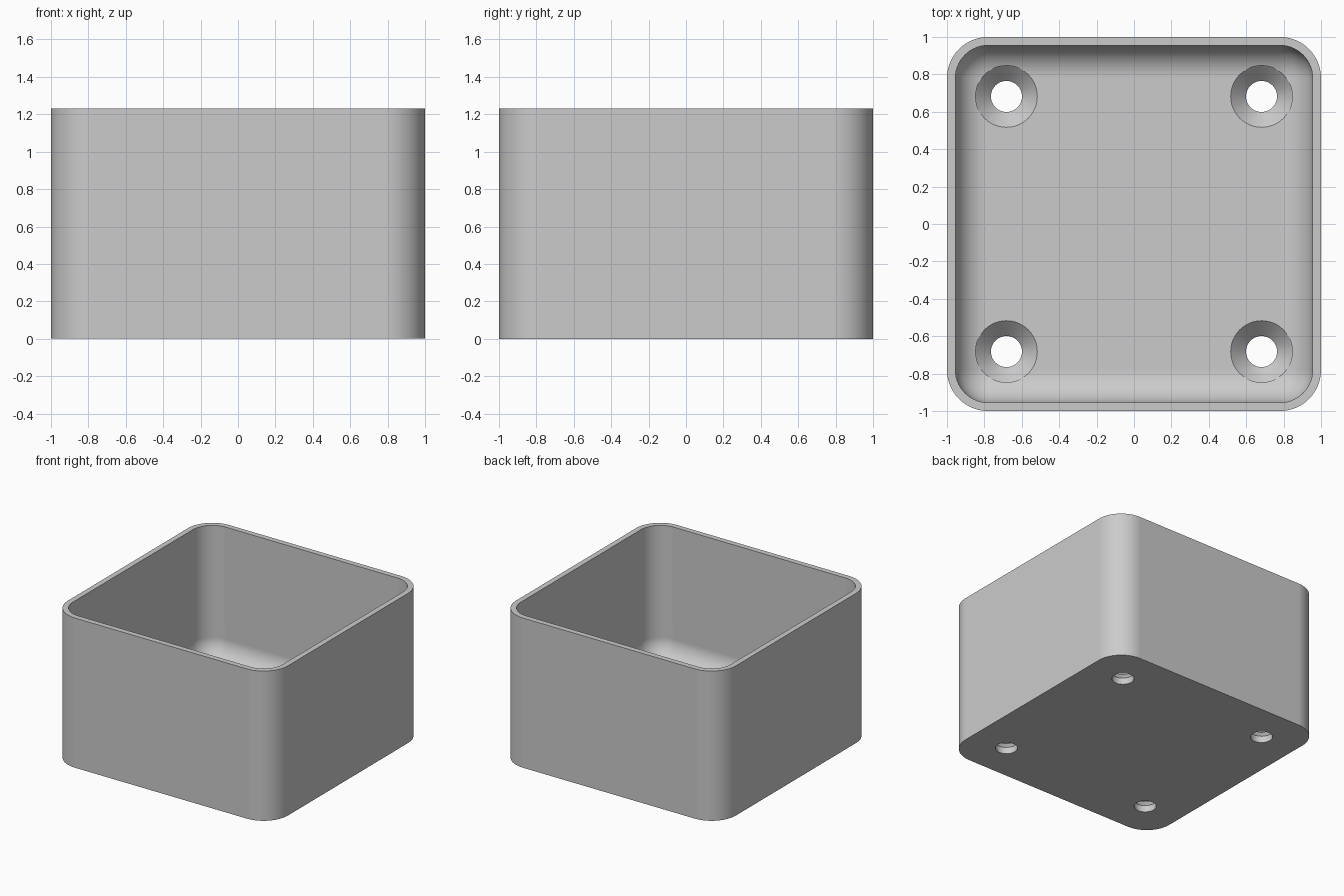
import bpy, bmesh
from math import pi, sin, cos

cube = bpy.data.objects.get("Cube")
if cube:
    bpy.data.objects.remove(cube, do_unlink=True)

HALF, HEIGHT, WALL, FLOOR = 1.0, 1.23, 0.045, 0.136
CORNER, HOLE_AT = 0.22, 0.682
INNER = CORNER - WALL      # inner corner radius, also the floor fillet
STEPS = 14

grey = bpy.data.materials.new("light grey")
grey.use_nodes = True
colour = (0.6, 0.6, 0.6, 1)
grey.diffuse_color = colour
grey.node_tree.nodes["Principled BSDF"].inputs["Base Color"].default_value = colour


def make_object(name, bm):
    bmesh.ops.recalc_face_normals(bm, faces=bm.faces)
    mesh = bpy.data.meshes.new(name)
    bm.to_mesh(mesh)
    bm.free()
    mesh.materials.append(grey)
    obj = bpy.data.objects.new(name, mesh)
    bpy.context.collection.objects.link(obj)
    return obj


def rounded_square(bm, half, radius, z):
    ring = []
    for quarter, (sx, sy) in enumerate([(1, 1), (-1, 1), (-1, -1), (1, -1)]):
        for i in range(STEPS + 1):
            a = (quarter + i / STEPS) * pi / 2
            ring.append(bm.verts.new((sx * (half - radius) + radius * cos(a),
                                      sy * (half - radius) + radius * sin(a), z)))
    return ring


def circle(bm, x, y, radius, z, n=48):
    return [bm.verts.new((x + radius * cos(2 * pi * i / n),
                          y + radius * sin(2 * pi * i / n), z)) for i in range(n)]


def loft(bm, rings):
    for low, high in zip(rings, rings[1:]):
        for i in range(len(low)):
            j = (i + 1) % len(low)
            bm.faces.new((low[i], low[j], high[j], high[i]))
    bm.faces.new(rings[0])
    bm.faces.new(rings[-1])


# Open box: outer wall, rim, inner wall, then a rounded fillet down to the floor
bm = bmesh.new()
inside = HALF - WALL
rings = [rounded_square(bm, HALF, CORNER, 0),
         rounded_square(bm, HALF, CORNER, HEIGHT),
         rounded_square(bm, inside, INNER, HEIGHT)]
for k in range(STEPS + 1):
    a = k / STEPS * pi / 2
    r = INNER * cos(a)
    rings.append(rounded_square(bm, inside - INNER + r, r, FLOOR + INNER * (1 - sin(a))))
loft(bm, rings)
bmesh.ops.remove_doubles(bm, verts=bm.verts, dist=0.0001)
box = make_object("open_box", bm)

# Cutter for the four countersunk screw holes
bm = bmesh.new()
for x in (-HOLE_AT, HOLE_AT):
    for y in (-HOLE_AT, HOLE_AT):
        loft(bm, [circle(bm, x, y, r, z) for r, z in
                  ((0.083, -0.1), (0.083, 0.054), (0.165, FLOOR), (0.165, 0.3))])
cutter = make_object("screw_hole_cutter", bm)
cutter.hide_render = True

cut = box.modifiers.new("Screw holes", 'BOOLEAN')
cut.operation = 'DIFFERENCE'
cut.solver = 'EXACT'
cut.object = cutter
bpy.ops.object.select_all(action='DESELECT')
box.select_set(True)
bpy.context.view_layer.objects.active = box
bpy.ops.object.modifier_apply(modifier=cut.name)
bpy.data.objects.remove(cutter, do_unlink=True)

# Smooth curved walls, crisp rims and flat floor
bpy.ops.object.shade_smooth_by_angle(angle=pi / 6)
weighted = box.modifiers.new("Flat face shading", 'WEIGHTED_NORMAL')
weighted.keep_sharp = True
